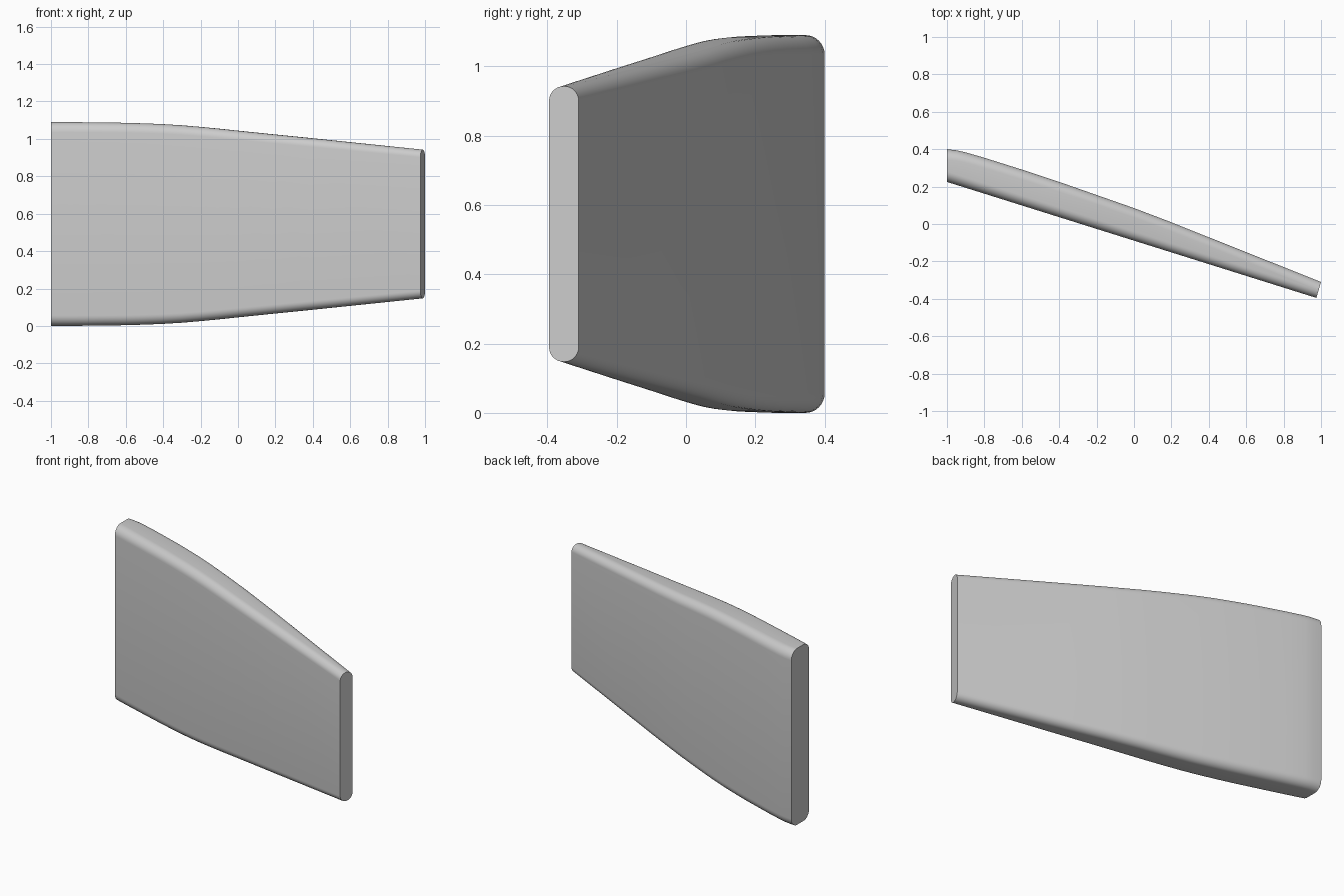
import bpy, bmesh, math

if "Cube" in bpy.data.objects:
    bpy.data.objects.remove(bpy.data.objects["Cube"])

# Stations along the blade: x on front face, y of curved back face, half height
STATIONS = [
    (-1.0, 0.400, 0.545), (-0.95, 0.394, 0.545), (-0.9, 0.383, 0.5447),
    (-0.8, 0.354, 0.5437), (-0.6, 0.291, 0.541), (-0.5, 0.258, 0.538),
    (-0.4, 0.225, 0.534), (-0.3, 0.190, 0.528), (-0.2, 0.155, 0.5195),
    (-0.1, 0.120, 0.510), (0.0, 0.085, 0.4995), (0.2, 0.009, 0.479),
    (0.4, -0.071, 0.459), (1.0, -0.310, 0.3975),
]
MID_Z = 0.545
STEPS = 8


def section(bm, x, y_back, half):
    """Rounded-rectangle ring between the flat front and the curved back."""
    t = (x + 1) / 2
    y_front = 0.225 - 0.62 * t
    shift = 0.025 * t            # the right end is cut square to the front face
    thick = y_back - y_front
    r = 0.056 - 0.0145 * t
    corners = [(thick - r, half - r, 0), (r, half - r, 90),
               (r, r - half, 180), (thick - r, r - half, 270)]
    ring = []
    for cy, cz, start in corners:
        for i in range(STEPS + 1):
            a = math.radians(start + 90 * i / STEPS)
            d = cy + r * math.cos(a)
            ring.append(bm.verts.new((x - shift * (1 - d / thick),
                                      y_front + d,
                                      MID_Z + cz + r * math.sin(a))))
    return ring


# Tapered plate lofted through the stations
bm = bmesh.new()
rings = [section(bm, *s) for s in STATIONS]
for a, b in zip(rings, rings[1:]):
    n = len(a)
    for i in range(n):
        j = (i + 1) % n
        bm.faces.new((a[i], a[j], b[j], b[i]))
bm.faces.new(rings[0])
bm.faces.new(rings[-1])
bmesh.ops.recalc_face_normals(bm, faces=bm.faces[:])

mesh = bpy.data.meshes.new("tapered_plate")
bm.to_mesh(mesh)
bm.free()
plate = bpy.data.objects.new("tapered_plate", mesh)
bpy.context.collection.objects.link(plate)
bpy.context.view_layer.objects.active = plate
plate.select_set(True)
bpy.ops.object.shade_smooth_by_angle(angle=math.radians(35))
